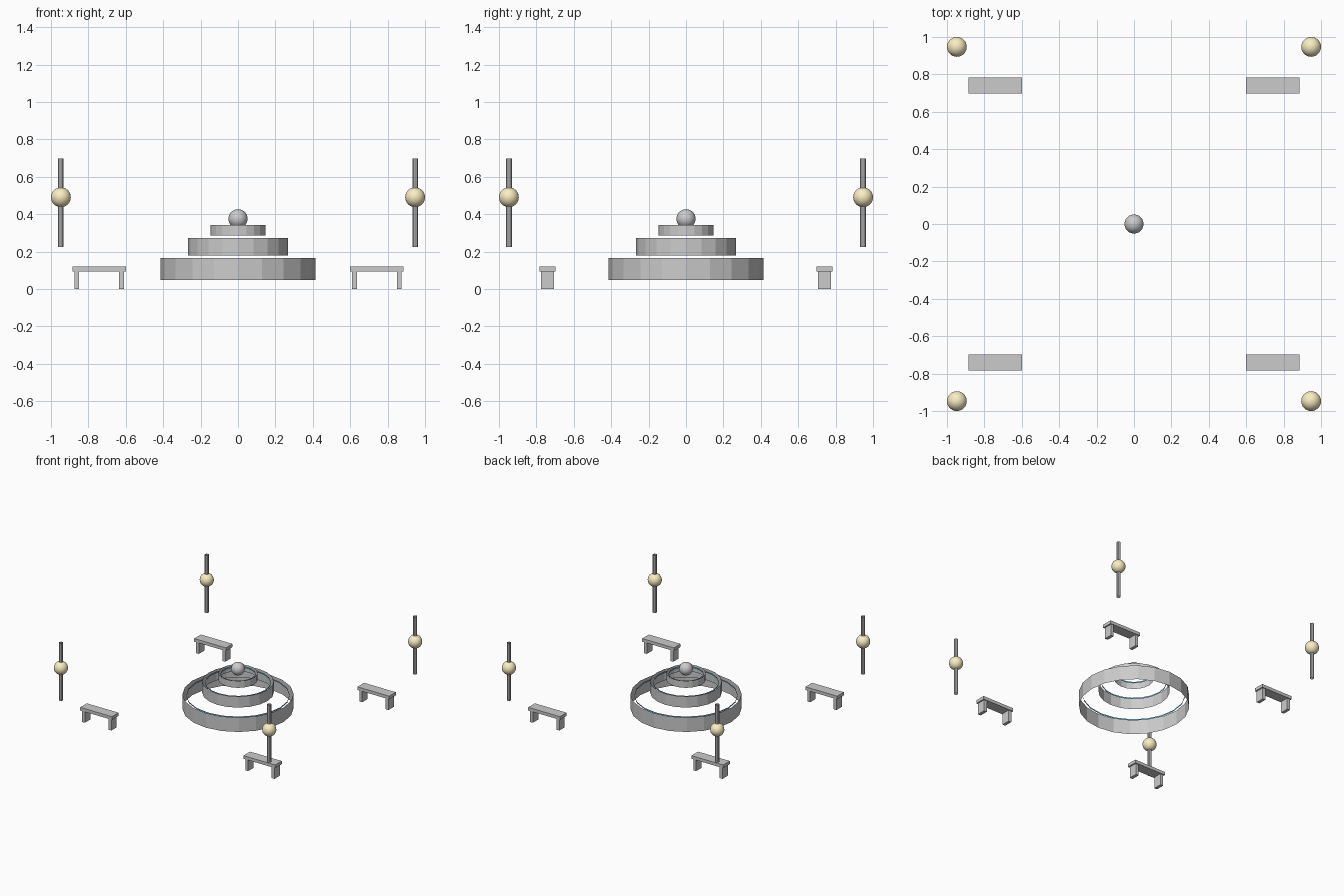
import bpy, bmesh
from mathutils import Matrix, Vector

if "Cube" in bpy.data.objects:
    bpy.data.objects.remove(bpy.data.objects["Cube"])


def finish(name, bm, smooth=False, color=None):
    me = bpy.data.meshes.new(name)
    bm.to_mesh(me)
    bm.free()
    for p in me.polygons:
        p.use_smooth = smooth
    ob = bpy.data.objects.new(name, me)
    bpy.context.collection.objects.link(ob)
    if color:
        mat = bpy.data.materials.get(color[0]) or bpy.data.materials.new(color[0])
        mat.diffuse_color = color[1]
        mat.use_nodes = True
        mat.node_tree.nodes["Principled BSDF"].inputs["Base Color"].default_value = mat.diffuse_color
        me.materials.append(mat)
    return ob


def tube(name, x, y, r, z0, z1, sides, smooth=False, color=None):
    # open-ended cylinder wall
    bm = bmesh.new()
    bmesh.ops.create_cone(bm, cap_ends=False, segments=sides, radius1=r, radius2=r,
                          depth=z1 - z0, matrix=Matrix.Translation((x, y, (z0 + z1) / 2)))
    return finish(name, bm, smooth, color)


def ball(name, x, y, z, r, color=None):
    bm = bmesh.new()
    bmesh.ops.create_uvsphere(bm, u_segments=24, v_segments=16, radius=r,
                              matrix=Matrix.Translation((x, y, z)))
    return finish(name, bm, True, color)


def box(name, center, size):
    bm = bmesh.new()
    bmesh.ops.create_cube(bm, size=1, matrix=Matrix.Translation(center) @
                          Matrix.Diagonal((*size, 1)))
    return finish(name, bm)


WATER = ("water_blue", (0.2, 0.5, 0.75, 1))
GLOW = ("lamp_glow", (0.95, 0.85, 0.55, 1))

# fountain tiers: open rings, each with a thin water band inside the rim
for tier, r, z0, z1, wr in (("lower", 0.414, 0.048, 0.167, 0.385),
                            ("middle", 0.267, 0.18, 0.272, 0.245),
                            ("upper", 0.147, 0.286, 0.343, 0.13)):
    tube(tier + "_basin", 0, 0, r, z0, z1, 20)
    tube(tier + "_water", 0, 0, wr, z1 - 0.018, z1 - 0.006, 20, color=WATER)
ball("finial", 0, 0, 0.376, 0.051)

# four corners: bench and lamp
for sx in (-1, 1):
    for sy in (-1, 1):
        bx, by = 0.742 * sx, 0.74 * sy
        box("bench_seat", (bx, by, 0.107), (0.288, 0.086, 0.026))
        for s in (-1, 1):
            box("bench_leg", (bx + s * 0.12, by, 0.047), (0.026, 0.07, 0.094))
        lx, ly = 0.947 * sx, 0.947 * sy
        tube("lamp_post", lx, ly, 0.016, 0.226, 0.698, 10)
        ball("lamp_globe", lx, ly, 0.491, 0.053, GLOW)
